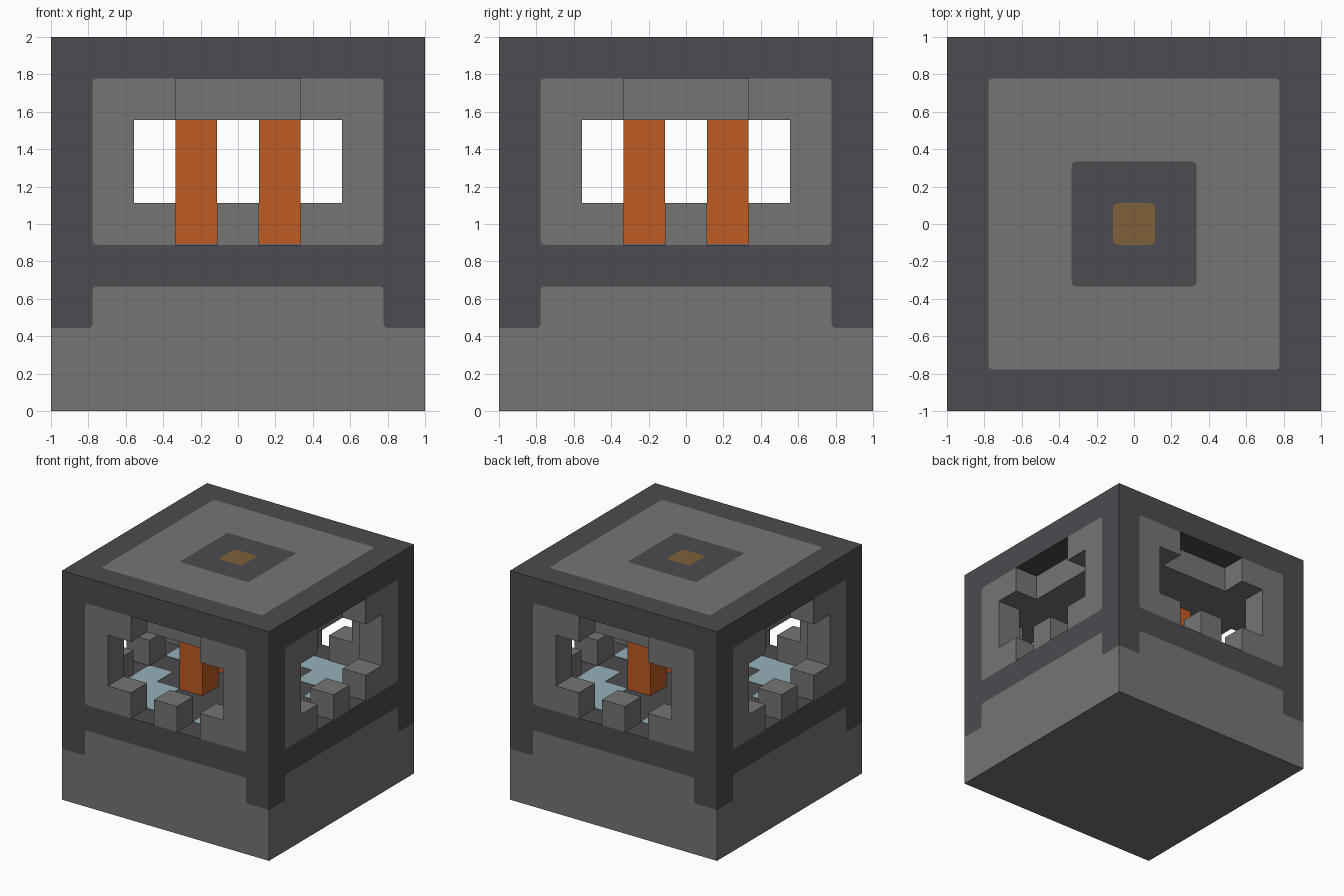
import bpy, bmesh
from math import pi
from mathutils import Matrix, Vector

old = bpy.data.objects.get("Cube")
if old:
    bpy.data.objects.remove(old, do_unlink=True)

U = 2 / 9            # one block of the nine-block cube
R = 0.025            # rounding of painted corners
A, B, C, D = U / 2, 1.5 * U, 2.5 * U, 3.5 * U
T = 0.2              # depth of the outer shell


def material(name, rgb):
    lin = [((c / 255 + 0.055) / 1.055) ** 2.4 for c in rgb]
    m = bpy.data.materials.new(name)
    m.use_nodes = True
    m.diffuse_color = (*lin, 1)
    m.node_tree.nodes["Principled BSDF"].inputs["Base Color"].default_value = (*lin, 1)
    return m


LIGHT = material("light grey", (117, 117, 117))
DARK = material("dark grey", (76, 75, 80))
ORANGE = material("orange", (189, 91, 34))
GOLD = material("dull gold", (126, 96, 57))
BLUE = material("pale blue", (151, 177, 186))


def rounded(loop):
    """Replace points that carry a third value (radius) by a small arc."""
    out = []
    for i, p in enumerate(loop):
        v = Vector(p[:2])
        if len(p) < 3:
            out.append(v)
            continue
        a = v + (Vector(loop[i - 1][:2]) - v).normalized() * p[2]
        b = v + (Vector(loop[(i + 1) % len(loop)][:2]) - v).normalized() * p[2]
        for k in range(5):
            t = k / 4
            out.append(a * (1 - t) ** 2 + v * 2 * t * (1 - t) + b * t * t)
    return out


def prism(name, loops, depth, mat, matrix):
    """Extrude a flat outline (further loops are holes) and place it."""
    cu = bpy.data.curves.new(name, "CURVE")
    cu.dimensions, cu.fill_mode, cu.extrude = "2D", "BOTH", depth / 2
    for loop in loops:
        pts = rounded(loop)
        sp = cu.splines.new("POLY")
        sp.points.add(len(pts) - 1)
        for q, v in zip(sp.points, pts):
            q.co = (v.x, v.y, 0, 1)
        sp.use_cyclic_u = True
    tmp = bpy.data.objects.new(name + "_outline", cu)
    me = bpy.data.meshes.new_from_object(tmp)
    bpy.data.objects.remove(tmp)
    bpy.data.curves.remove(cu)
    bm = bmesh.new()
    bm.from_mesh(me)
    bmesh.ops.remove_doubles(bm, verts=bm.verts, dist=1e-5)
    bmesh.ops.recalc_face_normals(bm, faces=bm.faces)
    for f in bm.faces:
        f.smooth = False
    bm.transform(matrix)
    bm.to_mesh(me)
    bm.free()
    me.materials.clear()
    me.materials.append(mat)
    me.name = name
    ob = bpy.data.objects.new(name, me)
    bpy.context.collection.objects.link(ob)
    return ob


def rect(x0, y0, x1, y1, r=None):
    e = (r,) if r else ()
    return [(x0, y0, *e), (x1, y0, *e), (x1, y1, *e), (x0, y1, *e)]


def square(h, r=None):
    return rect(-h, -h, h, h, r)


def layer(name, loops, z0, z1, mat, turn=0):
    return prism(name, loops, z1 - z0, mat,
                 Matrix.Rotation(turn, 4, "Z") @ Matrix.Translation((0, 0, (z0 + z1) / 2)))


# Outlines of one side: skirt, frame with opening, and window panel pieces
tab = [(D, 2 * U, R), (D, 3 * U, R), (-D, 3 * U, R), (-D, 2 * U, R)]
skirt = [(-1, 0), (1, 0), (1, 2 * U), *tab, (-1, 2 * U)]
frame = [(-1, 2), (1, 2), (1, 2 * U), *tab, (-1, 2 * U)]
opening = rect(-D, 4 * U, D, 8 * U, R)
jamb = [(D, 4 * U, R), (B, 4 * U), (B, 5 * U), (C, 5 * U),
        (C, 7 * U), (B, 7 * U), (B, 8 * U), (D, 8 * U, R)]
mirrored_jamb = [(-p[0], *p[1:]) for p in jamb]
stub = rect(-A, 4 * U, A, 5 * U)

for k, side in enumerate(("front", "left", "back", "right")):
    def wall(part, loops, depth, mat):
        m = (Matrix.Rotation(k * pi / 2, 4, "Z")
             @ Matrix.Translation((0, depth / 2 - 1, 0)) @ Matrix.Rotation(pi / 2, 4, "X"))
        prism(f"{side}_{part}", loops, depth, mat, m)

    wall("skirt", [skirt], T, LIGHT)
    wall("frame", [frame, opening], T, DARK)
    wall("window_jamb_a", [jamb], U, LIGHT)
    wall("window_jamb_b", [mirrored_jamb], U, LIGHT)
    wall("sill_block", [stub], U, LIGHT)

    # Pale floor patch and orange column in each corner of the chamber
    patch = [(D, D), (A, D, R), (A, C, R), (B, C, R),
             (B, B, R), (C, B, R), (C, A, R), (D, A, R)]
    layer(f"floor_patch_{k + 1}", [patch], 4 * U, 4 * U + 0.004, BLUE, k * pi / 2)
    layer(f"column_{k + 1}", [rect(A, A, B, B)], 4 * U, 7 * U, ORANGE, k * pi / 2)

# Base, chamber floor, ceiling and roof core
layer("base", [square(0.9)], 0, 3 * U - 0.01, LIGHT)
layer("chamber_floor", [square(0.98)], 3 * U, 4 * U, DARK)
layer("ceiling", [square(D)], 7 * U, 8 * U, LIGHT)
layer("roof_core", [square(0.98)], 8 * U, 1.97, DARK)

# Flush nested squares on the roof
steps = [(1, None), (D, R), (B, R), (A, R)]
for i, (name, mat) in enumerate((("roof_border", DARK), ("roof_panel", LIGHT),
                                 ("roof_centre", DARK), ("roof_stud", GOLD))):
    layer(name, [square(*s) for s in steps[i:i + 2]], 1.97, 2, mat)
